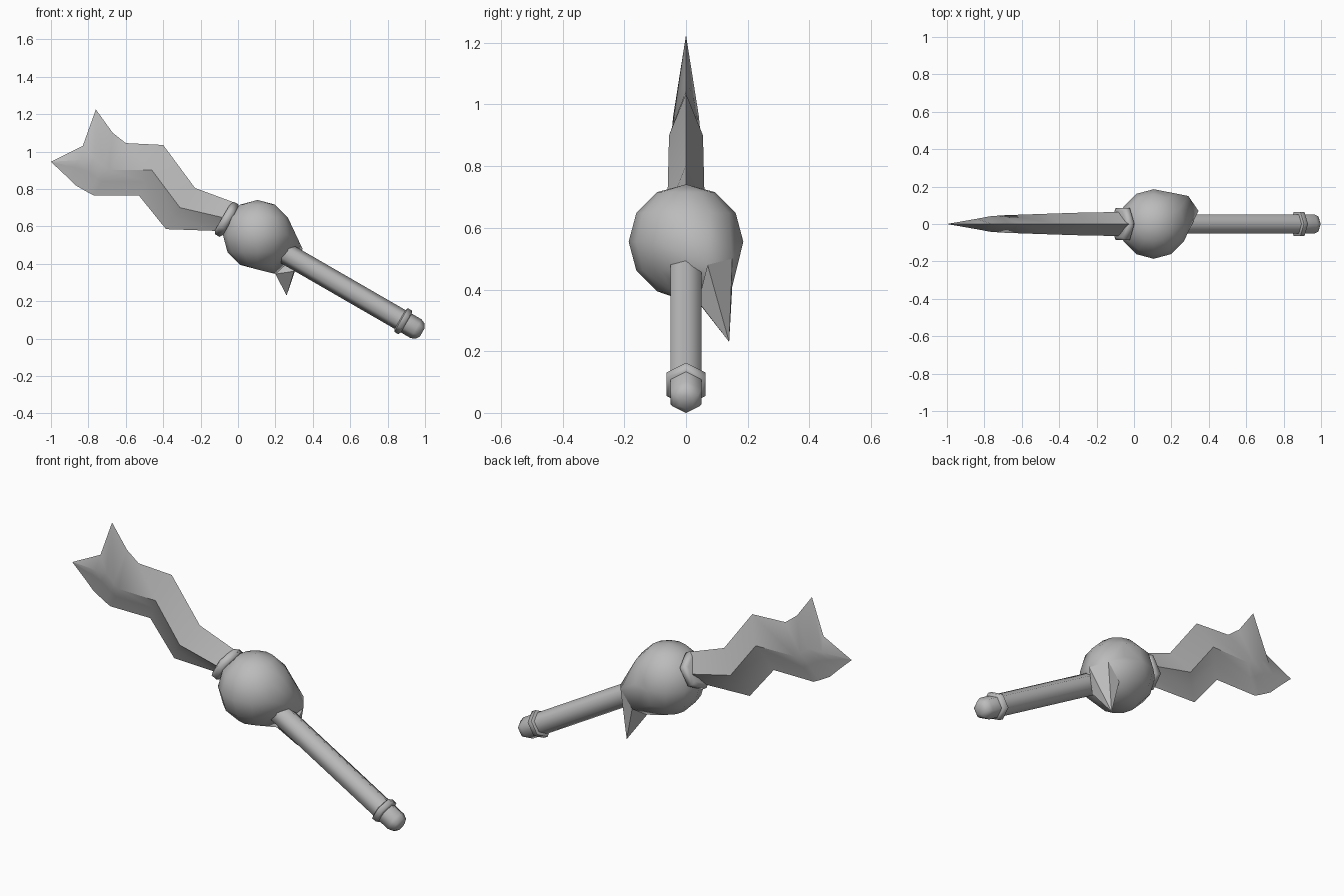
import bpy, bmesh, math
from mathutils import Vector

if "Cube" in bpy.data.objects:
    bpy.data.objects.remove(bpy.data.objects["Cube"], do_unlink=True)

grey = bpy.data.materials.new("plain_grey")
grey.use_nodes = True
COLOUR = (0.5, 0.5, 0.5, 1)
grey.diffuse_color = COLOUR
grey.node_tree.nodes["Principled BSDF"].inputs["Base Color"].default_value = COLOUR

# The shaft axis slopes down towards +x
ORIGIN = Vector((0.29, 0, 0.435))
ALONG = Vector((math.cos(math.radians(30)), 0, -0.5))
UP = Vector((0.5, 0, ALONG.x))
SIDE = Vector((0, 1, 0))


def finish(bm, name, angle):
    bmesh.ops.remove_doubles(bm, verts=bm.verts, dist=0.0005)
    bmesh.ops.recalc_face_normals(bm, faces=bm.faces)
    mesh = bpy.data.meshes.new(name)
    bm.to_mesh(mesh)
    bm.free()
    obj = bpy.data.objects.new(name, mesh)
    bpy.context.collection.objects.link(obj)
    mesh.materials.append(grey)
    bpy.ops.object.select_all(action="DESELECT")
    obj.select_set(True)
    bpy.context.view_layer.objects.active = obj
    bpy.ops.object.shade_smooth_by_angle(angle=math.radians(angle))
    return obj


def loft(name, rings, angle):
    """Skin closed rings of points and cap both ends."""
    bm = bmesh.new()
    rows = [[bm.verts.new(p) for p in ring] for ring in rings]
    n = len(rows[0])
    for a, b in zip(rows, rows[1:]):
        for i in range(n):
            j = (i + 1) % n
            bm.faces.new((a[i], a[j], b[j], b[i]))
    bm.faces.new(rows[0])
    bm.faces.new(rows[-1])
    return finish(bm, name, angle)


def turned(name, profile, angle=62):
    """Six-sided turning along the shaft axis from (distance, radius) pairs."""
    rings = []
    for t, r in profile:
        turns = [math.tau * i / 6 for i in range(6)]
        rings.append([ORIGIN + ALONG * t + UP * r * math.cos(a)
                      + SIDE * r * math.sin(a) for a in turns])
    return loft(name, rings, angle)


def hull(name, points, angle):
    bm = bmesh.new()
    for p in points:
        bm.verts.new(p)
    out = bmesh.ops.convex_hull(bm, input=bm.verts)
    loose = [v for v in bm.verts if not v.link_faces]
    bmesh.ops.delete(bm, geom=loose, context="VERTS")
    return finish(bm, name, angle)


# Handle, pommel and rings
turned("handle", [(-0.1, 0.058), (0.69, 0.058)])
turned("pommel", [(0.68, 0.058), (0.765, 0.058), (0.79, 0.047), (0.803, 0.025)])
turned("pommel_ring", [(0.665, 0.056), (0.672, 0.073), (0.697, 0.073), (0.705, 0.056)])
turned("blade_collar", [(-0.43, 0.08), (-0.42, 0.1), (-0.39, 0.1), (-0.38, 0.08)])

# Round guard, drawn out towards the horn
horn_base = [(0.345, 0.07, 0.48), (0.29, 0.15, 0.5), (0.22, 0.15, 0.41),
             (0.2, 0.05, 0.345), (0.3, 0.04, 0.36)]
CENTRE, RADIUS = Vector((0.105, 0, 0.555)), 0.186
ball = []
for i in range(7):
    tilt = math.pi * i / 6
    for k in range(12):
        turn = math.tau * k / 12
        ball.append(CENTRE + RADIUS * Vector((math.sin(tilt) * math.cos(turn),
                    math.sin(tilt) * math.sin(turn), math.cos(tilt))))
hull("round_guard", ball + horn_base[:4], 45)
hull("guard_horn", horn_base + [(0.26, 0.14, 0.23)], 40)

# Wavy blade: top edge, side ridge and lower edge in x and z, half thickness
stations = [
    ((0.0, 0.72), (-0.05, 0.64), (-0.10, 0.575), 0.065),
    ((-0.23, 0.805), (-0.31, 0.70), (-0.385, 0.585), 0.06),
    ((-0.40, 1.035), (-0.46, 0.90), (-0.53, 0.765), 0.055),
    ((-0.60, 1.045), (-0.69, 0.90), (-0.77, 0.765), 0.047),
    ((-0.67, 1.10), (-0.72, 0.925), (-0.80, 0.78), 0.045),
    ((-0.76, 1.225), (-0.765, 0.96), (-0.87, 0.82), 0.042),
    ((-0.83, 1.03), (-0.84, 0.955), (-0.92, 0.87), 0.028),
    ((-1.0, 0.945), (-1.0, 0.945), (-1.0, 0.945), 0.0),
]
rings = []
for top, ridge, low, half in stations[:-1]:
    inner = Vector(ridge).lerp(Vector(low), 0.45)
    section = [(top, 0), (ridge, half), (inner, half * 0.45), (low, 0),
               (inner, -half * 0.45), (ridge, -half)]
    rings.append([Vector((p[0], y, p[1])) for p, y in section])
tip = Vector((-1.0, 0, 0.945))
rings.append([tip + (p - tip) * 0.01 for p in rings[-1]])
loft("wavy_blade", rings, 40)
